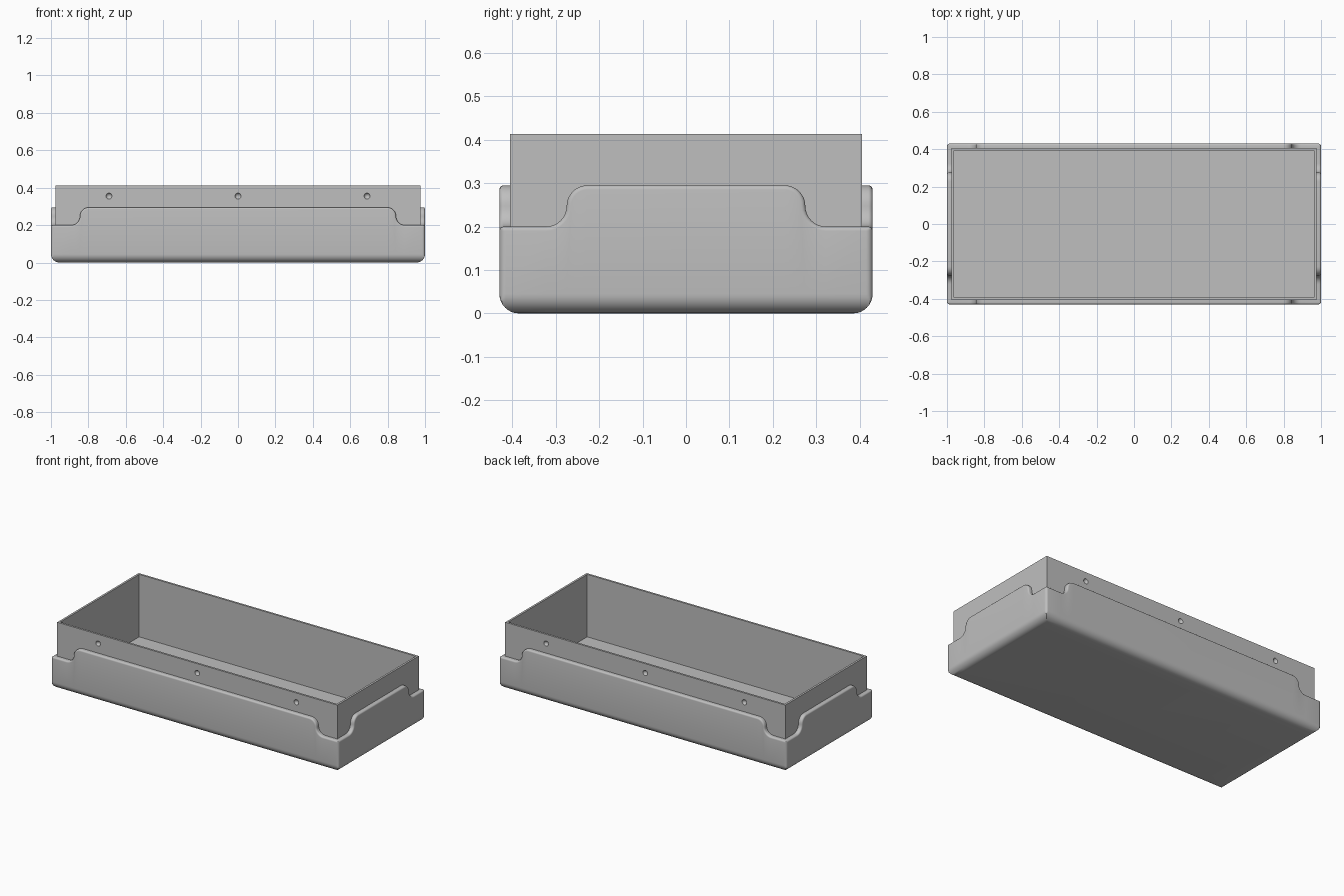
import bpy, bmesh
from math import sin, cos, pi, radians
from mathutils import Matrix

if "Cube" in bpy.data.objects:
    bpy.data.objects.remove(bpy.data.objects["Cube"])

HX, HY = 1.0, 0.43            # outer half sizes
WALL, CORNER = 0.025, 0.015   # skirt thickness, vertical corner radius
LOW, HIGH = 0.2, 0.295        # ledge and panel heights
BOTTOM_R, LIP = 0.045, 0.01   # rounding of the bottom and the upper lip

grey = bpy.data.materials.new("plain grey")
grey.use_nodes = True
colour = (0.52, 0.52, 0.52, 1)
grey.diffuse_color = colour
grey.node_tree.nodes["Principled BSDF"].inputs["Base Color"].default_value = colour


def make_object(name, bm):
    mesh = bpy.data.meshes.new(name)
    bmesh.ops.recalc_face_normals(bm, faces=bm.faces)
    bm.to_mesh(mesh)
    bm.free()
    obj = bpy.data.objects.new(name, mesh)
    bpy.context.collection.objects.link(obj)
    mesh.materials.append(grey)
    return obj


def smooth(obj):
    bpy.ops.object.select_all(action='DESELECT')
    obj.select_set(True)
    bpy.context.view_layer.objects.active = obj
    bpy.ops.object.shade_smooth_by_angle(angle=radians(30))


def wave(rise, steps=8):
    """S-shaped climb from ledge to panel and its mirror: (t, z, normal t, normal z)."""
    r = (HIGH - LOW) / 2
    pts = []
    for i in range(steps + 1):
        a = pi / 2 * i / steps
        pts.append((-rise - r + r * sin(a), LOW + r - r * cos(a), -sin(a), cos(a)))
    for i in range(1, steps + 1):
        a = pi / 2 * i / steps
        pts.append((-rise + r - r * cos(a), LOW + r + r * sin(a), -cos(a), sin(a)))
    return pts + [(-t, z, -nt, nz) for t, z, nt, nz in reversed(pts)]


def perimeter():
    """Anticlockwise path: x, y, z of the lip, and the lip normal in the wall plane."""
    path = []
    for side in range(4):
        along, across, rise = (HX, HY, 0.845) if side % 2 == 0 else (HY, HX, 0.275)
        local = [(t, -across, z, nt, nz) for t, z, nt, nz in wave(rise)]
        for i in range(6):
            a = -pi / 2 + pi / 2 * i / 5
            local.append((along - CORNER + CORNER * cos(a),
                          -across + CORNER + CORNER * sin(a), LOW, 0, 1))
        c, s = ((1, 0), (0, 1), (-1, 0), (0, -1))[side]
        for t, d, z, nt, nz in local:
            path.append((t * c - d * s, t * s + d * c, z, nt * c, nt * s, nz))
    return path


def inset(x, y, d):
    return max(-HX + d, min(HX - d, x)), max(-HY + d, min(HY - d, y))


# Skirt: cross-section carried round the perimeter
path = perimeter()
bm = bmesh.new()
rings = []
for i in range(9):
    a = pi / 2 * i / 8
    rings.append([(*inset(x, y, BOTTOM_R * (1 - sin(a))), BOTTOM_R * (1 - cos(a)))
                  for x, y, *_ in path])
for i in range(6):
    a = pi / 2 * i / 5
    back, depth = LIP * (1 - sin(a)), LIP * (1 - cos(a))
    rings.append([(*inset(x - nx * back, y - ny * back, depth), z - nz * back)
                  for x, y, z, nx, ny, nz in path])
rings.append([(*inset(x, y, WALL), z) for x, y, z, *_ in path])
rings.append([(*inset(x, y, WALL), LOW / 2) for x, y, *_ in path])
rings = [[bm.verts.new(p) for p in ring] for ring in rings]
count = len(path)
for lower, upper in zip(rings, rings[1:]):
    for i in range(count):
        j = (i + 1) % count
        bm.faces.new((lower[i], lower[j], upper[j], upper[i]))
bm.faces.new(list(reversed(rings[0])))
bmesh.ops.remove_doubles(bm, verts=bm.verts, dist=0.00002)
smooth(make_object("outer_skirt", bm))

# Inner tray: open box with thin walls
bm = bmesh.new()
bmesh.ops.create_cube(bm, size=2, matrix=Matrix.Translation((0, 0, 0.2095))
                      @ Matrix.Diagonal((HX - WALL, HY - WALL, 0.2035, 1)))
top = max(bm.faces, key=lambda f: f.calc_center_median().z)
bmesh.ops.inset_region(bm, faces=[top], thickness=0.018)
hole = bmesh.ops.extrude_discrete_faces(bm, faces=[top])["faces"][0]
for v in hole.verts:
    v.co.z = 0.02
tray = make_object("inner_tray", bm)

# Round dimples along the front and back of the tray
bm = bmesh.new()
for x in (-0.69, 0, 0.69):
    for side in (-1, 1):
        bmesh.ops.create_uvsphere(bm, u_segments=24, v_segments=12, radius=0.017,
                                  matrix=Matrix.Translation((x, side * (HY - WALL + 0.005), 0.355)))
cutter = make_object("dimple_cutter", bm)
cutter.hide_render = True
cut = tray.modifiers.new("dimples", 'BOOLEAN')
cut.operation, cut.solver, cut.object = 'DIFFERENCE', 'EXACT', cutter
bpy.context.view_layer.objects.active = tray
bpy.ops.object.modifier_apply(modifier=cut.name)
bpy.data.objects.remove(cutter)
smooth(tray)
